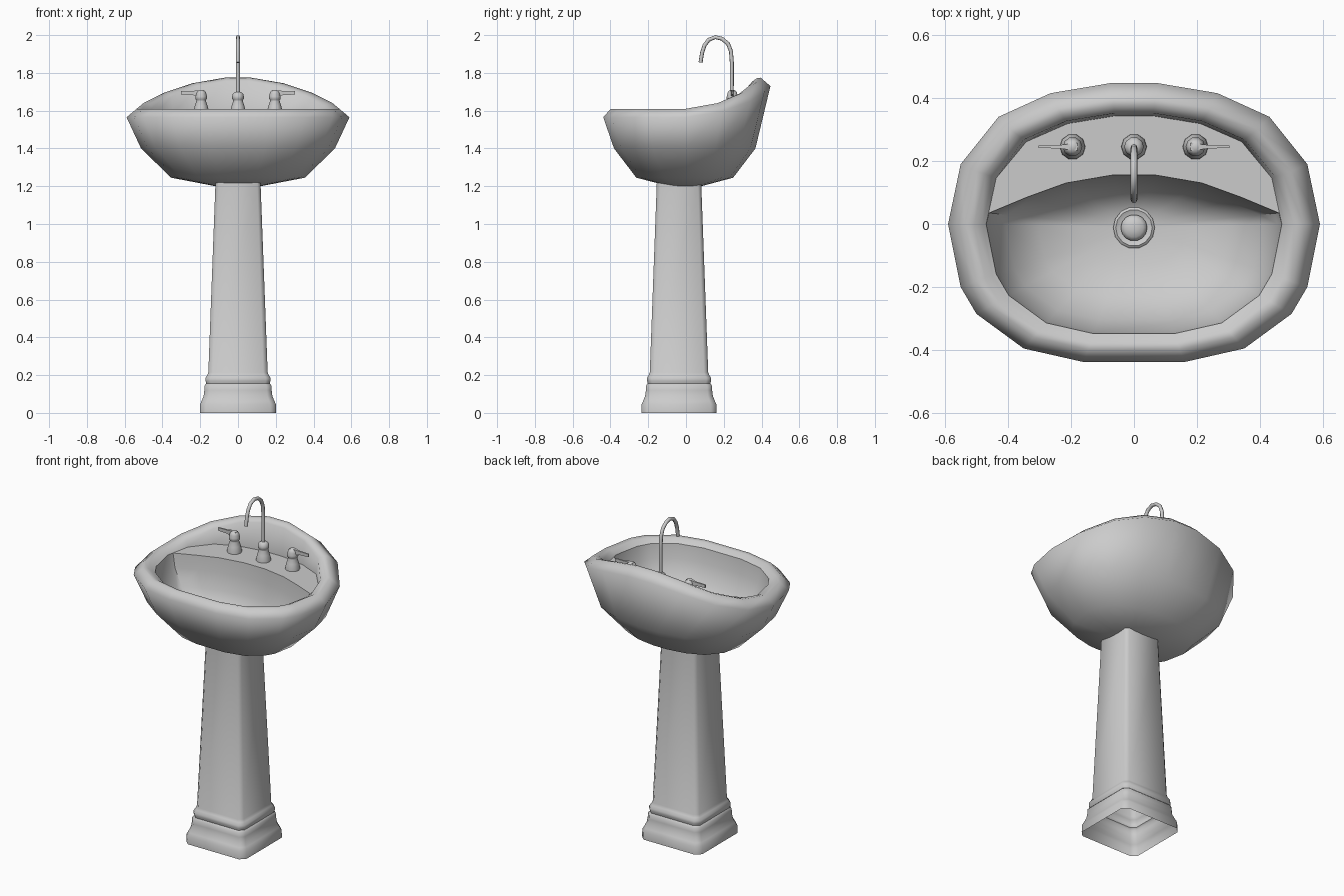
import bpy, math
from mathutils import Vector

if "Cube" in bpy.data.objects:
    bpy.data.objects.remove(bpy.data.objects["Cube"])


def make(name, verts, faces, angle=50):
    me = bpy.data.meshes.new(name)
    me.from_pydata([tuple(v) for v in verts], [], faces)
    me.update()
    ob = bpy.data.objects.new(name, me)
    bpy.context.collection.objects.link(ob)
    bpy.ops.object.select_all(action='DESELECT')
    ob.select_set(True)
    bpy.context.view_layer.objects.active = ob
    bpy.ops.object.shade_smooth_by_angle(angle=math.radians(angle))
    return ob


def loft(name, rings, cap_start=False, cap_end=False, angle=50):
    n = len(rings[0])
    verts = [v for r in rings for v in r]
    faces = [(k*n + i, k*n + (i+1) % n, (k+1)*n + (i+1) % n, (k+1)*n + i)
             for k in range(len(rings)-1) for i in range(n)]
    if cap_start:
        faces.append(tuple(reversed(range(n))))
    if cap_end:
        faces.append(tuple(range((len(rings)-1)*n, len(rings)*n)))
    return make(name, verts, faces, angle)


def lathe(name, cx, cy, profile, sides=10):
    rings = [[(cx + r*math.cos(2*math.pi*i/sides), cy + r*math.sin(2*math.pi*i/sides), z)
              for i in range(sides)] for r, z in profile]
    return loft(name, rings, cap_end=True)


def mirror_ring(half):
    """Counter-clockwise ring from right-half points listed back to front."""
    return [(-x, y, z) for x, y, z in half] + list(reversed(half))


# Basin outline (right half, back to front) and crest height of the rim
OUT = [(.075, .447), (.265, .415), (.43, .34), (.55, .19), (.59, 0),
       (.55, -.2), (.5, -.285), (.35, -.395), (.16, -.438)]
CREST = [1.775, 1.745, 1.695, 1.64, 1.61, 1.61, 1.61, 1.61, 1.61]


def half(s, z=None, dz=0, back=1.0):
    return [(x*s, y*s*(back if y > 0 else 1), c + dz if z is None else z)
            for (x, y), c in zip(OUT, CREST)]


# Outer shell, rolled rim and inner wall down to the deck
DECK = 1.585
rings = [half(.2, 1.2, back=.9), half(.6, 1.245, back=.93), half(.87, 1.4, back=.945),
         half(1, dz=-.045), half(.91, dz=0, back=.97), half(.86, dz=-.004, back=.97),
         half(.815, dz=-.02, back=.965), half(.795, DECK, back=.965)]
loft("basin_shell", [mirror_ring(r) for r in rings], cap_start=True, angle=80)

# Faucet deck
inner = half(.795, DECK, back=.965)
edge = [(.46, .035, DECK), (.34, .085, DECK), (.216, .13, DECK), (.07, .155, DECK)]
edge_lr = [(-x, y, z) for x, y, z in edge] + edge[::-1]
rear = inner[:5]
deck = edge_lr + rear[::-1] + [(-x, y, z) for x, y, z in rear]
make("faucet_deck", deck, [tuple(range(len(deck)))])

# Bowl interior
top = mirror_ring(inner[4:]) + edge_lr[::-1]
C = (0, -.01)
bowl = [[(C[0] + (x - C[0])*s, C[1] + (y - C[1])*s, z) for x, y, _ in top]
        for s, z in [(1, DECK), (.97, 1.5), (.87, 1.4), (.65, 1.31), (.35, 1.275), (.12, 1.265)]]
loft("bowl_interior", bowl, cap_end=True)

# Drain ring and stopper
lathe("drain_ring", 0, -.012, [(.066, 1.26), (.066, 1.278), (.058, 1.284), (.045, 1.278)], 14)
lathe("drain_stopper", 0, -.012, [(.042, 1.27), (.042, 1.288), (.03, 1.298), (.012, 1.303)], 14)


# Pedestal: chamfered square section, open underneath
def section(h, z):
    c, y0 = h*.15, -.037
    k = h - c
    pts = [(h, -k), (h, k), (k, h), (-k, h), (-h, k), (-h, -k), (-k, -h), (k, -h)]
    return [(x, y0 + y*.985, z) for x, y in pts]


loft("pedestal", [section(h, z) for h, z in
     [(.202, 0), (.201, .045), (.192, .065), (.182, .09), (.178, .12), (.177, .145),
      (.168, .155), (.172, .17), (.172, .185), (.163, .2), (.157, .215), (.12, 1.2), (.119, 1.24)]])

# Faucet and handle bases
BASE = [(.041, 1.58), (.04, 1.6), (.034, 1.625), (.026, 1.65), (.026, 1.657), (.031, 1.662),
        (.031, 1.675), (.027, 1.69)]
FY = .245
lathe("faucet_base", 0, FY, BASE + [(.018, 1.697), (.012, 1.7)])

# Gooseneck spout: swept circle along a path
path = [(.242, 1.68), (.243, 1.85), (.238, 1.915), (.222, 1.955), (.19, 1.981), (.155, 1.989),
        (.12, 1.975), (.098, 1.945), (.085, 1.905), (.077, 1.855)]
tube = []
for i, (y, z) in enumerate(path):
    a, b = path[max(i-1, 0)], path[min(i+1, len(path)-1)]
    t = Vector((0, b[0]-a[0], b[1]-a[1])).normalized()
    side = Vector((1, 0, 0))
    up = t.cross(side)
    tube.append([Vector((0, y, z)) + .0105*(math.cos(q)*side + math.sin(q)*up)
                 for q in (2*math.pi*j/8 for j in range(8))])
loft("spout", tube, cap_start=True, cap_end=True)

# Handles: base with domed cap and thin tapered lever pointing outwards
for name, s in (("left", -1), ("right", 1)):
    lathe(name + "_handle_base", s*.195, FY,
          BASE + [(.025, 1.698), (.017, 1.706), (.007, 1.71)])
    lever = []
    for x, lo, hi, w in [(.18, 1.672, 1.708, .012), (.215, 1.674, 1.708, .008),
                         (.24, 1.683, 1.704, .005), (.303, 1.685, 1.703, .004)]:
        r = [(s*x, FY - w, lo), (s*x, FY + w, lo), (s*x, FY + w, hi), (s*x, FY - w, hi)]
        lever.append(r if s > 0 else r[::-1])
    loft(name + "_lever", lever, True, True, 30)
